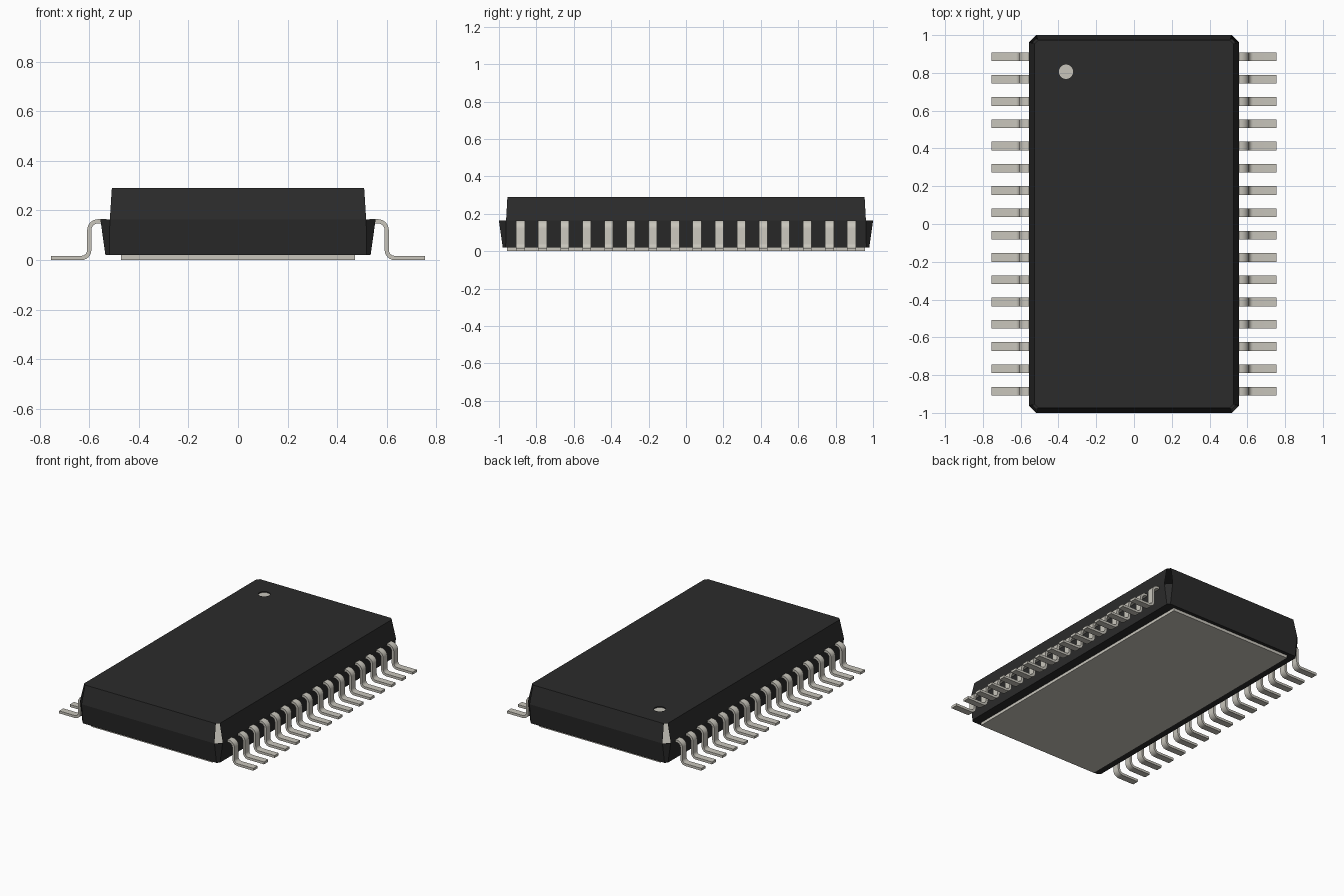
import bpy, bmesh, math

default = bpy.data.objects.get("Cube")
if default:
    bpy.data.objects.remove(default, do_unlink=True)


def material(name, rgb, rough):
    m = bpy.data.materials.new(name)
    m.use_nodes = True
    m.diffuse_color = (*rgb, 1)
    bsdf = next(n for n in m.node_tree.nodes if n.type == 'BSDF_PRINCIPLED')
    bsdf.inputs["Base Color"].default_value = (*rgb, 1)
    bsdf.inputs["Roughness"].default_value = rough
    return m


black = material("black plastic", (0.024, 0.024, 0.024), 0.6)
silver = material("tinned metal", (0.58, 0.56, 0.50), 0.5)


def add_object(name, bm, mat):
    bmesh.ops.recalc_face_normals(bm, faces=bm.faces[:])
    mesh = bpy.data.meshes.new(name)
    bm.to_mesh(mesh)
    bm.free()
    mesh.materials.append(mat)
    ob = bpy.data.objects.new(name, mesh)
    bpy.context.collection.objects.link(ob)
    return ob


def add_cylinder(name, x, y, z0, z1, r, mat):
    bm = bmesh.new()
    bmesh.ops.create_cone(bm, cap_ends=True, segments=32, radius1=r, radius2=r, depth=z1 - z0)
    bmesh.ops.translate(bm, verts=bm.verts[:], vec=(x, y, (z0 + z1) / 2))
    return add_object(name, bm, mat)


# Body: three chamfered rectangles stacked (half x, half y, corner cut, z)
SEAM = 0.163
TOP = 0.29
sections = [(0.535, 0.98, 0.016, 0.02), (0.555, 1.0, 0.038, SEAM), (0.527, 0.973, 0.018, TOP)]
bm = bmesh.new()
rings = []
for hx, hy, c, z in sections:
    outline = [(hx - c, -hy), (hx, c - hy), (hx, hy - c), (hx - c, hy),
               (c - hx, hy), (-hx, hy - c), (-hx, c - hy), (c - hx, -hy)]
    rings.append([bm.verts.new((x, y, z)) for x, y in outline])
for low, high in zip(rings, rings[1:]):
    for i in range(8):
        j = (i + 1) % 8
        bm.faces.new((low[i], low[j], high[j], high[i]))
bm.faces.new(rings[0][::-1])
bm.faces.new(rings[-1])
body = add_object("body", bm, black)

# Shallow round recess for the pin one marker
MX, MY, MR, DEPTH = -0.36, 0.806, 0.038, 0.008
cutter = add_cylinder("marker_cutter", MX, MY, TOP - DEPTH, TOP + 0.05, MR, black)
cutter.hide_render = True
cut = body.modifiers.new("marker recess", 'BOOLEAN')
cut.operation = 'DIFFERENCE'
cut.solver = 'EXACT'
cut.object = cutter
bpy.context.view_layer.objects.active = body
bpy.ops.object.modifier_apply(modifier=cut.name)
bpy.data.objects.remove(cutter, do_unlink=True)

# The upper corner cuts stay open
bm = bmesh.new()
bm.from_mesh(body.data)
bm.normal_update()
corners = []
for f in bm.faces:
    c = f.calc_center_median()
    if c.z > SEAM and abs(c.x) > 0.5 and abs(c.y) > 0.93 and abs(f.normal.z) < 0.8:
        if abs(f.normal.x) > 0.3 and abs(f.normal.y) > 0.3:
            corners.append(f)
bmesh.ops.delete(bm, geom=corners, context='FACES')
bm.to_mesh(body.data)
bm.free()

# Marker disc on the recess floor
add_cylinder("marker_disc", MX, MY, TOP - DEPTH - 0.002, TOP - DEPTH + 0.001, MR, silver)

# Thermal pad under the body
bm = bmesh.new()
bmesh.ops.create_cube(bm, size=1)
bmesh.ops.scale(bm, verts=bm.verts[:], vec=(0.942, 1.912, 0.04))
bmesh.ops.translate(bm, verts=bm.verts[:], vec=(0, 0, 0.02))
add_object("thermal_pad", bm, silver)

# Gull-wing lead: side profile from a centre line with two round bends
THICK, WIDTH = 0.017, 0.046
HALF = THICK / 2
STEPS = 6
R1, R2 = 0.036, 0.032
SHOULDER = 0.165 - HALF
SHANK = 0.60
path = [(0.53, SHOULDER, 0.0, 1.0)]           # x, z, normal x, normal z
for i in range(STEPS + 1):
    a = math.pi / 2 * (1 - i / STEPS)
    n = (math.cos(a), math.sin(a))
    path.append((SHANK - R1 + R1 * n[0], SHOULDER - R1 + R1 * n[1], *n))
for i in range(STEPS + 1):
    a = math.pi / 2 * i / STEPS
    n = (math.cos(a), math.sin(a))
    path.append((SHANK + R2 - R2 * n[0], HALF + R2 - R2 * n[1], *n))
path.append((0.755, HALF, 0.0, 1.0))

bm = bmesh.new()
strips = []
for y in (-WIDTH / 2, WIDTH / 2):
    for side in (HALF, -HALF):
        strips.append([bm.verts.new((x + nx * side, y, z + nz * side)) for x, z, nx, nz in path])
order = [strips[0], strips[1], strips[3], strips[2]]
for i in range(len(path) - 1):
    for k in range(4):
        a, b = order[k], order[(k + 1) % 4]
        bm.faces.new((a[i], b[i], b[i + 1], a[i + 1]))
for end in (0, -1):
    bm.faces.new([s[end] for s in order])
lead = add_object("lead_left_1", bm, silver)
lead.data.shade_smooth()
lead.data.set_sharp_from_angle(angle=math.radians(40))

# Sixteen leads on each long side
COUNT, PITCH = 16, 0.118
for i in range(COUNT):
    y = (i - (COUNT - 1) / 2) * PITCH
    for side, turn in (("left", 0), ("right", math.pi)):
        if i == 0 and side == "left":
            ob = lead
        else:
            ob = bpy.data.objects.new(f"lead_{side}_{i + 1}", lead.data)
            bpy.context.collection.objects.link(ob)
        ob.location = (0, y, 0)
        ob.rotation_euler = (0, 0, turn)
